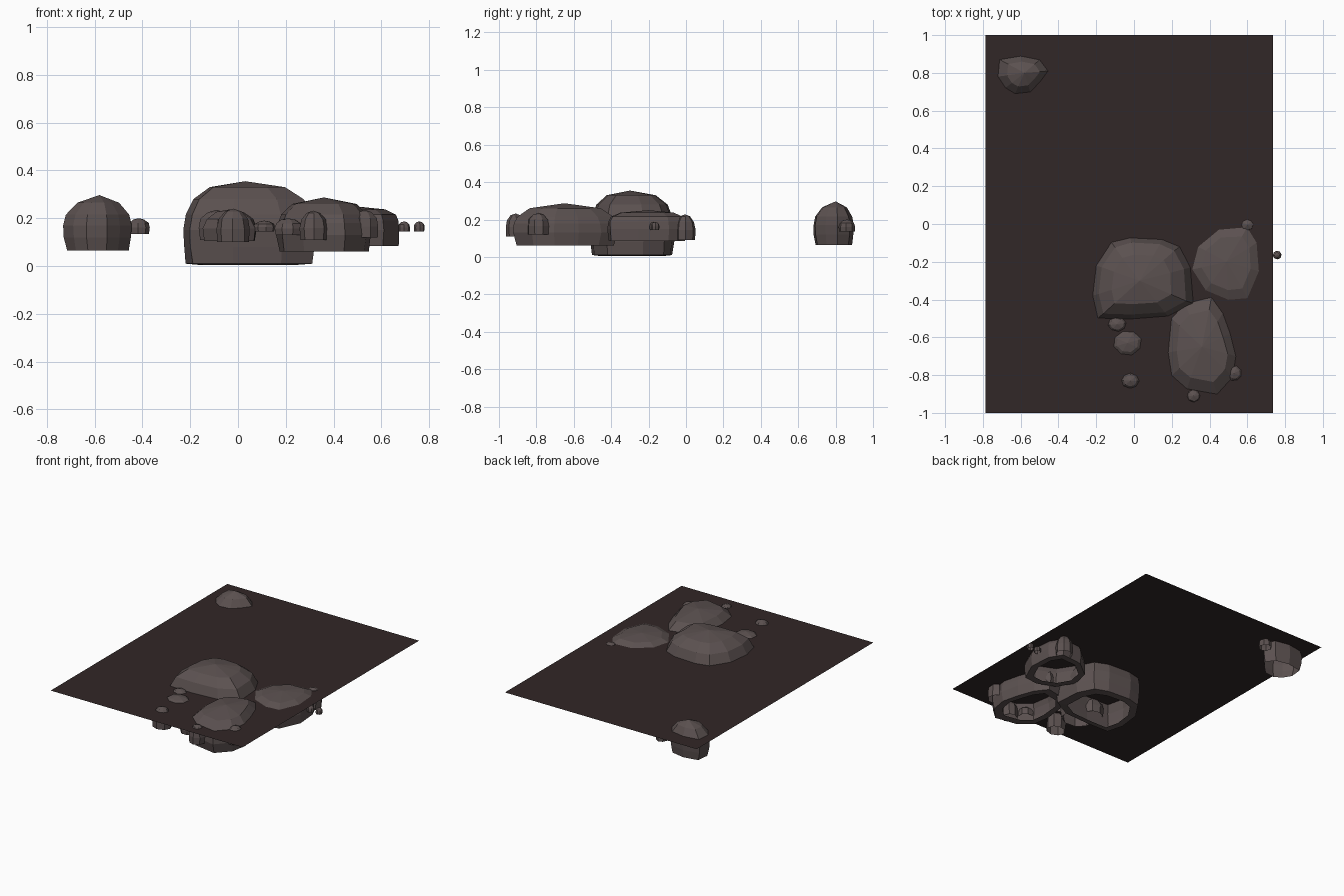
import bpy, bmesh, math, random

if "Cube" in bpy.data.objects:
    bpy.data.objects.remove(bpy.data.objects["Cube"])

random.seed(4)


def material(name, rgb):
    m = bpy.data.materials.new(name)
    m.diffuse_color = (*rgb, 1)
    m.use_nodes = True
    m.node_tree.nodes["Principled BSDF"].inputs["Base Color"].default_value = m.diffuse_color
    return m


ROCK = material("grey brown rock", (0.105, 0.082, 0.080))
EARTH = material("dark earth", (0.031, 0.020, 0.020))


def finish(bm, name, mat):
    me = bpy.data.meshes.new(name)
    bm.to_mesh(me)
    bm.free()
    me.materials.append(mat)
    ob = bpy.data.objects.new(name, me)
    bpy.context.collection.objects.link(ob)
    return ob


def rock(name, outline, centre, rings, top, jitter):
    """Hollow faceted dome: the outline is scaled ring by ring, open below."""
    bm = bmesh.new()
    cx, cy = centre
    loops = []
    for z, s in rings:
        loops.append([bm.verts.new((
            cx + (x - cx) * s * random.uniform(1 - jitter, 1 + jitter),
            cy + (y - cy) * s * random.uniform(1 - jitter, 1 + jitter),
            z)) for x, y in outline])
    apex = bm.verts.new((cx, cy, top))
    n = len(outline)
    for a, b in zip(loops, loops[1:]):
        for i in range(n):
            j = (i + 1) % n
            bm.faces.new((a[i], a[j], b[j], b[i]))
    for i in range(n):
        bm.faces.new((loops[-1][i], loops[-1][(i + 1) % n], apex))
    # the outward direction is upward at the apex
    bm.normal_update()
    if apex.normal.z < 0:
        bmesh.ops.reverse_faces(bm, faces=bm.faces[:])
    return finish(bm, name, ROCK)


# Ground sheet cutting through the rocks
bm = bmesh.new()
bm.faces.new([bm.verts.new((x, y, 0.215)) for x, y in
              ((-0.785, -1), (0.735, -1), (0.735, 1), (-0.785, 1))])
finish(bm, "ground_sheet", EARTH)

# Large rocks: outline at ground level, then (height, scale) rings
rock("large_rock",
     [(-.22, -.38), (-.20, -.22), (-.12, -.10), (-.02, -.07), (.15, -.08),
      (.24, -.12), (.30, -.23), (.31, -.42), (.18, -.49), (-.02, -.505), (-.19, -.50)],
     (.03, -.30),
     [(.005, .78), (.01, .99), (.08, 1.03), (.15, 1.05), (.215, 1), (.28, .88), (.33, .60)],
     .355, .015)
rock("long_rock",
     [(.41, -.39), (.47, -.47), (.51, -.58), (.54, -.70), (.52, -.81),
      (.44, -.90), (.28, -.87), (.20, -.80), (.18, -.68), (.20, -.50), (.27, -.42)],
     (.36, -.65),
     [(.06, .78), (.06, 1.03), (.13, 1.10), (.18, 1.07), (.215, 1), (.26, .75)],
     .287, .015)
rock("flat_rock",
     [(.60, -.02), (.65, -.10), (.66, -.25), (.60, -.39), (.50, -.40),
      (.38, -.35), (.31, -.24), (.34, -.12), (.45, -.03)],
     (.49, -.20),
     [(.085, .8), (.085, 1.06), (.15, 1.09), (.19, 1.07), (.215, 1), (.237, .75)],
     .25, .015)
rock("far_rock",
     [(-.72, .78), (-.71, .87), (-.60, .89), (-.50, .87), (-.455, .81),
      (-.50, .75), (-.55, .70), (-.63, .69), (-.68, .72)],
     (-.58, .80),
     [(.065, .97), (.12, 1.06), (.17, 1.08), (.215, 1), (.265, .66)],
     .297, .015)

# Small rocks: x, y, half width, half depth, bottom, top
PEBBLES = [
    (-.035, -.63, .115, .10, .105, .237), (-.02, -.83, .07, .06, .10, .24),
    (-.09, -.53, .075, .06, .11, .235), (.315, -.91, .058, .055, .11, .232),
    (.53, -.79, .06, .06, .12, .235), (.60, -.005, .06, .055, .09, .228),
    (.758, -.165, .023, .023, .145, .187), (.695, -.17, .025, .025, .145, .187),
    (-.415, .86, .045, .045, .135, .20), (.21, -.86, .06, .05, .13, .20),
    (.11, -.66, .045, .035, .145, .19),
]
for k, (x, y, rx, ry, z0, z1) in enumerate(PEBBLES):
    n = 8
    turn = random.uniform(0, 1)
    pts = [(x + rx * math.cos(turn + math.tau * i / n),
            y + ry * math.sin(turn + math.tau * i / n)) for i in range(n)]
    h = z1 - z0
    rock(f"small_rock_{k + 1}", pts, (x, y),
         [(z0, .95), (z0 + .4 * h, 1), (z0 + .7 * h, .88), (z0 + .92 * h, .5)], z1, .05)
